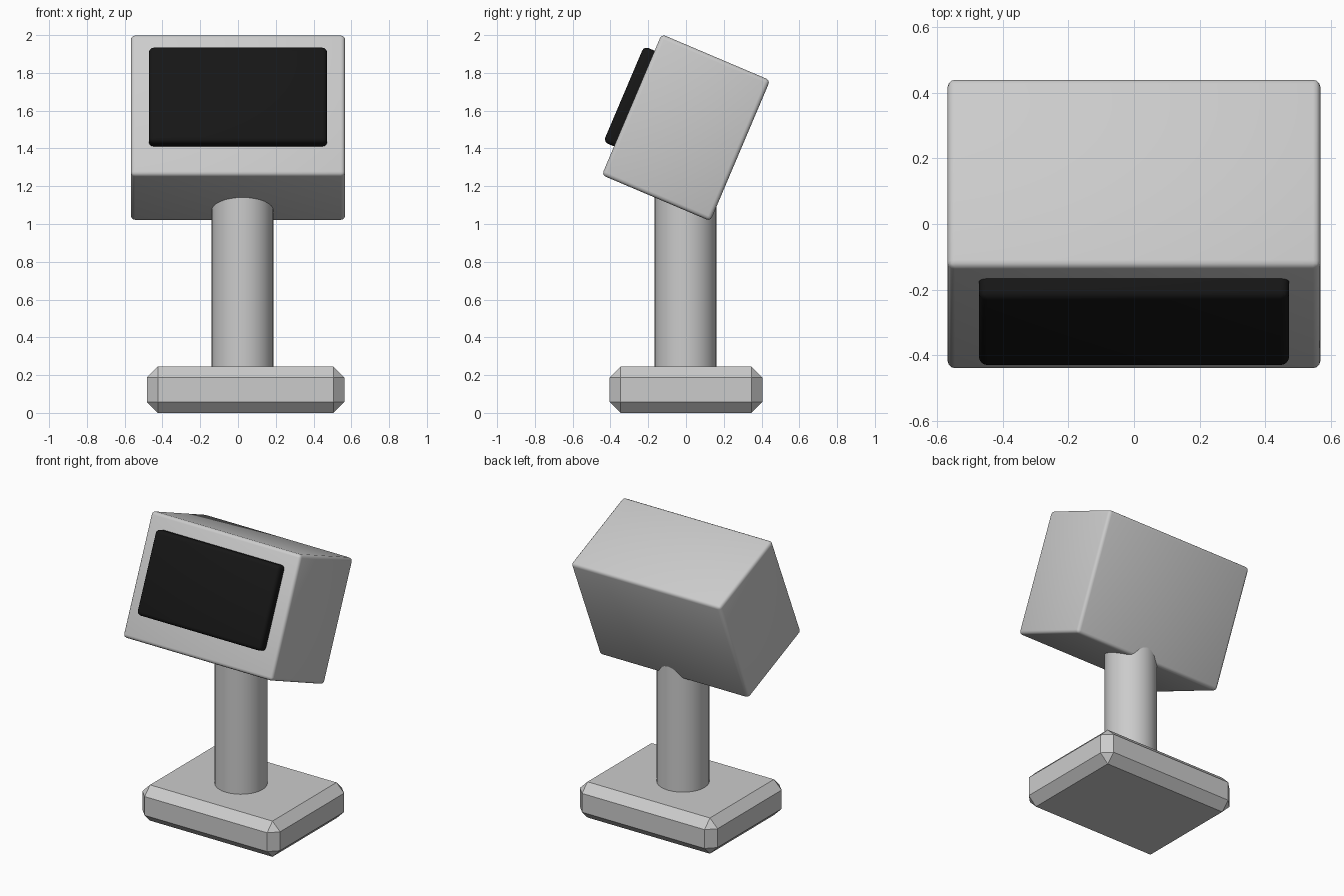
import bpy
from math import radians
from mathutils import Matrix, Vector

if "Cube" in bpy.data.objects:
    bpy.data.objects.remove(bpy.data.objects["Cube"])

TILT = Matrix.Rotation(radians(-23), 4, 'X')
HEAD_CENTRE = Vector((0, 0, 1.51))


def box(name, size, loc, bevel, segments, tilt=0.0):
    bpy.ops.mesh.primitive_cube_add(size=1, location=loc, rotation=(tilt, 0, 0))
    ob = bpy.context.object
    ob.name = name
    ob.scale = size
    bpy.ops.object.transform_apply(location=False, rotation=False, scale=True)
    mod = ob.modifiers.new("edge_bevel", 'BEVEL')
    mod.width = bevel
    mod.segments = segments
    bpy.ops.object.modifier_apply(modifier=mod.name)
    return ob


# Chamfered base slab, flat faces
box("base", (1.045, 0.81, 0.245), (0.04, 0, 0.1225), 0.058, 1)

# Round post, running up into the head
bpy.ops.mesh.primitive_cylinder_add(vertices=32, radius=0.164, depth=1.1,
                                    location=(0.024, -0.002, 0.75))
post = bpy.context.object
post.name = "post"
bpy.ops.object.shade_smooth_by_angle(angle=radians(35))

# Tilted housing with softly rounded edges
box("head", (1.134, 0.624, 0.81), HEAD_CENTRE, 0.022, 3, radians(-23))
bpy.ops.object.shade_smooth_by_angle(angle=radians(35))

# Black screen standing proud of the housing front
screen = box("screen", (0.944, 0.11, 0.55),
             HEAD_CENTRE + TILT @ Vector((0, -0.318, 0.035)),
             0.025, 3, radians(-23))
bpy.ops.object.shade_smooth_by_angle(angle=radians(35))
black = bpy.data.materials.new("screen_black")
black.diffuse_color = (0.008, 0.008, 0.008, 1)
black.use_nodes = True
black.node_tree.nodes["Principled BSDF"].inputs["Base Color"].default_value = black.diffuse_color
screen.data.materials.append(black)
